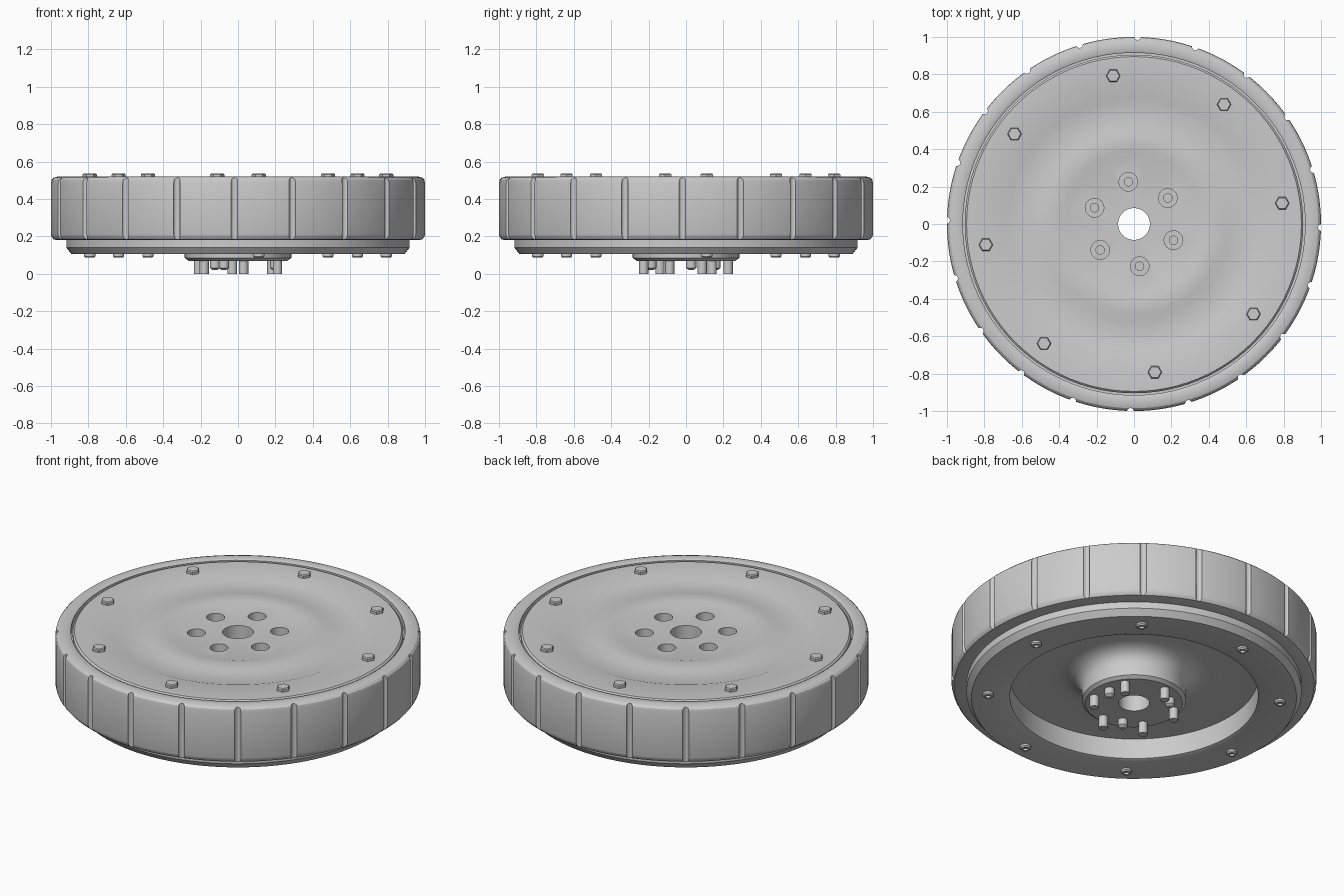
import bpy, bmesh, math

cube = bpy.data.objects.get("Cube")
if cube:
    bpy.data.objects.remove(cube)

metal = bpy.data.materials.new("grey_metal")
metal.use_nodes = True
metal.diffuse_color = (0.6, 0.6, 0.6, 1)
metal.node_tree.nodes["Principled BSDF"].inputs["Base Color"].default_value = (0.6, 0.6, 0.6, 1)


def polar(radius, count, start):
    """Evenly spaced points on a circle, starting at an angle in degrees."""
    angles = [math.radians(start) + math.tau * i / count for i in range(count)]
    return [(radius * math.cos(a), radius * math.sin(a)) for a in angles]


def lathe(name, profile, steps, centres=((0, 0),), closed=False):
    """Spin an (r, z) profile about one or more vertical axes."""
    bm = bmesh.new()
    for cx, cy in centres:
        rings = []
        for r, z in profile:
            if r == 0:
                rings.append([bm.verts.new((cx, cy, z))] * steps)
            else:
                rings.append([bm.verts.new((cx + x, cy + y, z)) for x, y in polar(r, steps, 0)])
        if closed:
            rings.append(rings[0])
        for a, b in zip(rings, rings[1:]):
            for i in range(steps):
                j = (i + 1) % steps
                corners = list(dict.fromkeys((a[i], a[j], b[j], b[i])))
                bm.faces.new(corners)
    bmesh.ops.recalc_face_normals(bm, faces=bm.faces)
    mesh = bpy.data.meshes.new(name)
    bm.to_mesh(mesh)
    bm.free()
    mesh.materials.append(metal)
    obj = bpy.data.objects.new(name, mesh)
    bpy.context.collection.objects.link(obj)
    return obj


def pin(radius, bottom, top):
    return [(0, bottom), (radius, bottom), (radius, top), (0, top)]


def activate(obj):
    bpy.ops.object.select_all(action="DESELECT")
    obj.select_set(True)
    bpy.context.view_layer.objects.active = obj


def cut(obj, cutter):
    cutter.hide_render = True
    mod = obj.modifiers.new("cut", "BOOLEAN")
    mod.operation = "DIFFERENCE"
    mod.solver = "EXACT"
    mod.object = cutter
    activate(obj)
    bpy.ops.object.modifier_apply(modifier=mod.name)
    bpy.data.objects.remove(cutter)


bolt_spots = polar(0.8, 8, 8)
hub_spots = polar(0.228, 6, 37.6)

# Outer rim with vertical grooves
rim = lathe("outer_rim", [
    (0.915, 0.515), (0.925, 0.52), (0.965, 0.52), (0.985, 0.514), (0.996, 0.503), (1, 0.485),
    (1, 0.212), (0.996, 0.197), (0.985, 0.184), (0.965, 0.18), (0.915, 0.18)], 120, closed=True)
cut(rim, lathe("rim_groove_cutter", pin(0.018, 0.1, 0.6), 12, polar(1.002, 20, -1.1)))

# Main disc: stepped top, hollow underside and flared hub
disc = lathe("wheel_disc", [
    (0.085, 0.508), (0.36, 0.508), (0.39, 0.516), (0.48, 0.516), (0.52, 0.506),
    (0.67, 0.506), (0.70, 0.516), (0.895, 0.516), (0.905, 0.506), (0.905, 0.47), (0.93, 0.47),
    (0.93, 0.2), (0.918, 0.19), (0.918, 0.14), (0.89, 0.105), (0.70, 0.105),
    (0.68, 0.112), (0.68, 0.235), (0.42, 0.245), (0.37, 0.24), (0.325, 0.222),
    (0.30, 0.195), (0.285, 0.16), (0.285, 0.085), (0.265, 0.07), (0.085, 0.07)],
    96, closed=True)
cut(disc, lathe("hub_hole_cutter", pin(0.05, 0.3, 0.6), 24, hub_spots))

# Hub pins: six long, three short with domed ends
long_pins = lathe("long_hub_pins", pin(0.025, 0, 0.33), 20, hub_spots)
short_pins = lathe("short_hub_pins", [
    (0, 0.02), (0.015, 0.022), (0.027, 0.032), (0.027, 0.1), (0, 0.1)], 20, polar(0.2, 3, 8))

# Hexagonal bolts on top, hollow round nuts beneath
bolts = lathe("rim_bolts", [
    (0, 0.5), (0.038, 0.5), (0.038, 0.53), (0.033, 0.536), (0, 0.536)], 6, bolt_spots)
nuts = lathe("rim_nuts", [
    (0, 0.115), (0.03, 0.115), (0.03, 0.094), (0.024, 0.087), (0.014, 0.087),
    (0.014, 0.1), (0, 0.1)], 20, bolt_spots)

for obj in (rim, disc, long_pins, short_pins, bolts, nuts):
    activate(obj)
    bpy.ops.object.shade_smooth_by_angle(angle=math.radians(28))
